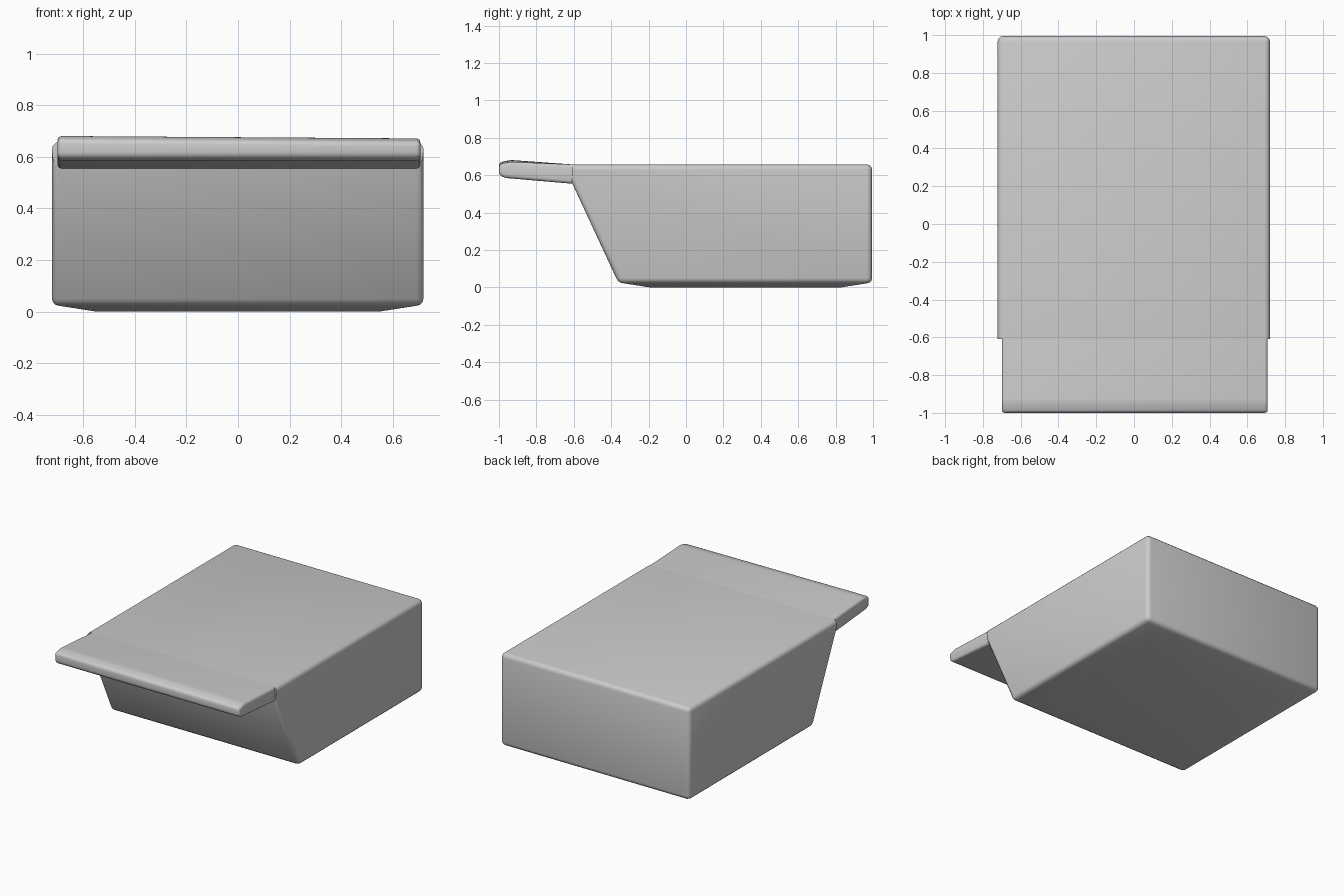
import bpy, bmesh
from mathutils import Vector

if "Cube" in bpy.data.objects:
    bpy.data.objects.remove(bpy.data.objects["Cube"])


def extrude_profile(profile, x0, x1):
    """Solid from a (y, z) profile swept between two x positions."""
    bm = bmesh.new()
    face = bm.faces.new([bm.verts.new((x0, y, z)) for y, z in profile])
    ext = bmesh.ops.extrude_face_region(bm, geom=[face])
    verts = [g for g in ext["geom"] if isinstance(g, bmesh.types.BMVert)]
    bmesh.ops.translate(bm, verts=verts, vec=(x1 - x0, 0, 0))
    bmesh.ops.recalc_face_normals(bm, faces=bm.faces[:])
    return bm


def round_edges(bm, radius, joint_y):
    """Round every edge except those lying in the joint plane."""
    edges = [e for e in bm.edges
             if not all(abs(v.co.y - joint_y) < 1e-4 for v in e.verts)]
    bmesh.ops.bevel(bm, geom=edges, offset=radius, segments=3, profile=0.5,
                    affect='EDGES', clamp_overlap=True)


def finish(bm, name):
    bmesh.ops.recalc_face_normals(bm, faces=bm.faces[:])
    mesh = bpy.data.meshes.new(name)
    bm.to_mesh(mesh)
    bm.free()
    ob = bpy.data.objects.new(name, mesh)
    bpy.context.collection.objects.link(ob)
    bpy.ops.object.select_all(action='DESELECT')
    ob.select_set(True)
    bpy.context.view_layer.objects.active = ob
    bpy.ops.object.shade_smooth_by_angle(angle=0.6)
    return ob


JOINT = -0.61

# Main tub with sloping front wall
body = extrude_profile([(JOINT, 0.658), (JOINT, 0.56), (-0.36, 0.022),
                        (0.995, 0.022), (0.995, 0.658)], -0.722, 0.72)
round_edges(body, 0.05, JOINT)

# Slightly crowned underside
body.normal_update()
bottom = max((f for f in body.faces if f.normal.z < -0.99),
             key=lambda f: f.calc_area())
bmesh.ops.inset_region(body, faces=[bottom], thickness=0.2)
bmesh.ops.translate(body, verts=bottom.verts[:], vec=Vector((0, 0, -0.022)))
finish(body, "body")

# Front lip, rising gently and rounded at its free edge
lip = extrude_profile([(JOINT, 0.658), (-0.94, 0.682), (-1.0, 0.668),
                       (-1.0, 0.602), (-0.97, 0.586), (JOINT, 0.555)],
                      -0.70, 0.708)
for v in lip.verts:
    if v.co.x > 0 and v.co.y < -0.9 and v.co.z > 0.63:
        v.co.z -= 0.01
round_edges(lip, 0.025, JOINT)
finish(lip, "front_lip")
